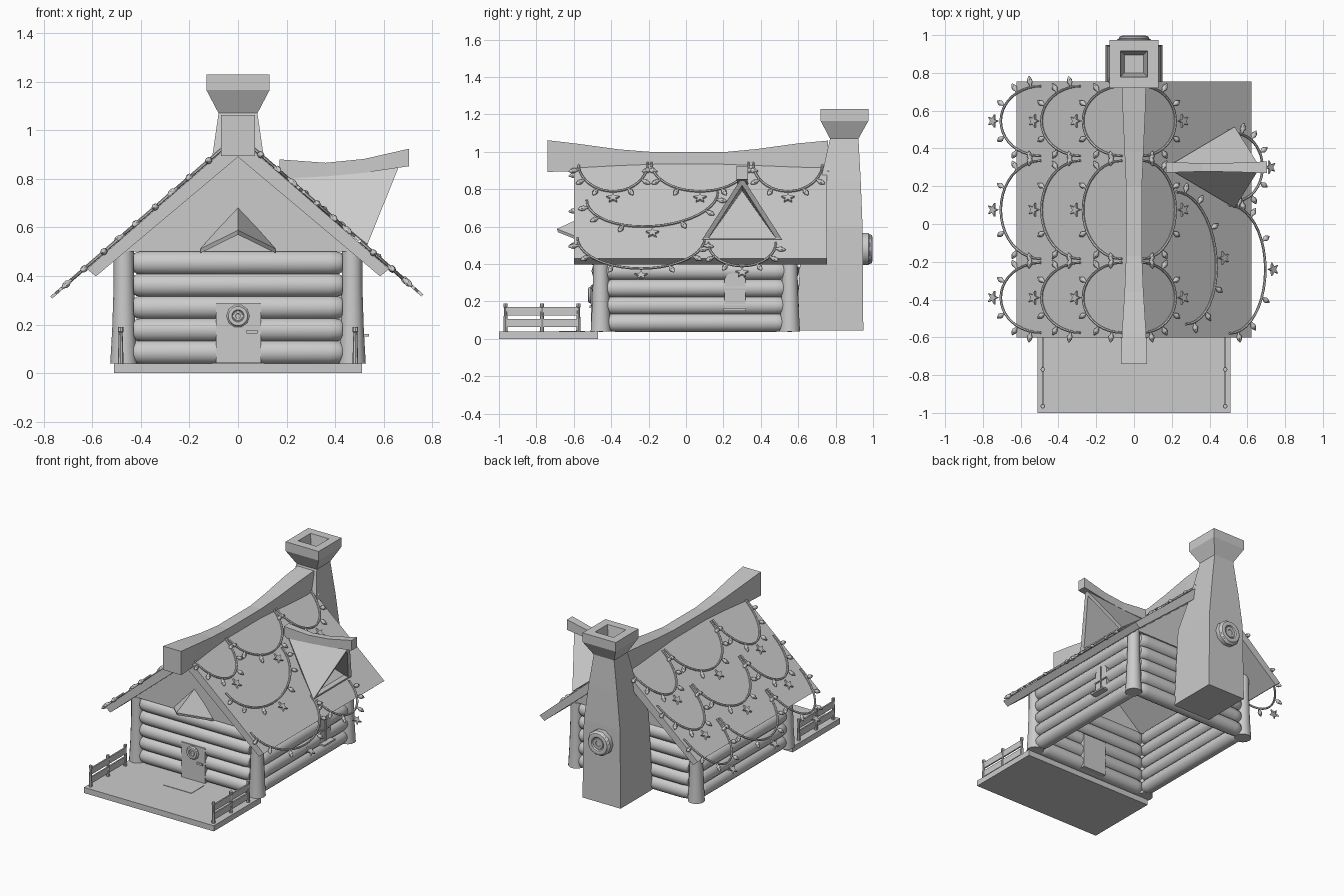
import bpy, bmesh
from math import sin, cos, pi, radians
from mathutils import Vector

if "Cube" in bpy.data.objects:
    bpy.data.objects.remove(bpy.data.objects["Cube"])

M = 0.87       # roof slope
APEX = 0.97    # roof top at the centre line


def loft(bm, rings):
    """Skin a list of equal-length point rings and cap both ends."""
    vs = [[bm.verts.new(p) for p in r] for r in rings]
    n = len(vs[0])
    for a, b in zip(vs, vs[1:]):
        for i in range(n):
            j = (i + 1) % n
            bm.faces.new((a[i], a[j], b[j], b[i]))
    bm.faces.new(vs[0][::-1])
    bm.faces.new(vs[-1])


def finish(name, bm, smooth=False):
    bmesh.ops.recalc_face_normals(bm, faces=bm.faces)
    me = bpy.data.meshes.new(name)
    bm.to_mesh(me)
    bm.free()
    if smooth:
        me.shade_smooth()
        me.set_sharp_from_angle(angle=radians(40))
    ob = bpy.data.objects.new(name, me)
    bpy.context.collection.objects.link(ob)
    return ob


def rect(x0, x1, y0, y1, z):
    return [(x0, y0, z), (x1, y0, z), (x1, y1, z), (x0, y1, z)]


def add_box(bm, x0, x1, y0, y1, z0, z1):
    loft(bm, [rect(x0, x1, y0, y1, z0), rect(x0, x1, y0, y1, z1)])


def box(name, *d):
    bm = bmesh.new()
    add_box(bm, *d)
    return finish(name, bm)


def rod(bm, a, b, profile, n=14):
    """Round bar from a to b; profile is (fraction, radius) pairs."""
    a, b = Vector(a), Vector(b)
    q = (b - a).to_track_quat('Z', 'Y')
    loft(bm, [[a.lerp(b, t) + q @ Vector((r * cos(2*pi*i/n), r * sin(2*pi*i/n), 0))
               for i in range(n)] for t, r in profile])


def prism_y(name, pts, y0, y1):
    bm = bmesh.new()
    loft(bm, [[(x, y, z) for x, z in pts] for y in (y0, y1)])
    return finish(name, bm)


# porch, mat and railings
box("porch_floor", -0.51, 0.51, -1, -0.47, 0, 0.04)
box("door_mat", -0.11, 0.11, -0.68, -0.54, 0.04, 0.043)
for s, side in ((-1, "left"), (1, "right")):
    bm = bmesh.new()
    for y in (-0.965, -0.77, -0.575):
        rod(bm, (s*0.483, y, 0.04), (s*0.483, y, 0.19),
            [(0, .012), (.85, .008), (.87, .012), (1, .011)], 8)
    for z in (0.062, 0.125):
        add_box(bm, s*0.483 - .005, s*0.483 + .005, -0.965, -0.575, z, z + 0.045)
    finish(side + "_railing", bm, True)

# log walls
log = [(0, .036), (.015, .046), (.06, .05), (.94, .05), (.985, .046), (1, .036)]
walls = {"front": ((-.43, -.455), (.43, -.455)), "back": ((-.43, .555), (.43, .555)),
         "left": ((-.455, -.43), (-.455, .535)), "right": ((.455, -.43), (.455, .535))}
for side, (a, b) in walls.items():
    bm = bmesh.new()
    for i in range(5):
        z = 0.086 + i * 0.092
        rod(bm, (*a, z), (*b, z), log)
    finish(side + "_log_wall", bm, True)

# corner posts
bm = bmesh.new()
for x in (-0.47, 0.47):
    for y in (-0.455, 0.555):
        rod(bm, (x, y, 0.04), (x, y, 0.5), [(0, .056), (.3, .048), (.7, .042), (1, .042)])
finish("corner_posts", bm, True)

# gables and roof slabs
for side, y in (("front", -.49), ("back", .56)):
    prism_y(side + "_gable", [(-.47, .5), (.47, .5), (0, .91)], y, y + .025)
for s, side in ((-1, "left"), (1, "right")):
    prism_y(side + "_roof", [(0, APEX), (s*.622, APEX - M*.622), (s*.585, .89 - M*.565),
                             (0, .89)], -0.6, 0.755)

# sagging ridge beam: y, bottom, top, half width
bm = bmesh.new()
loft(bm, [[(-w, y, b), (w, y, b), (w, y, t), (-w, y, t)] for y, b, t, w in
          [(-.74, .893, 1.062, .07), (-.58, .895, 1.043, .064), (-.36, .9, 1.013, .05),
           (-.17, .9, .998, .042), (.2, .9, .998, .042), (.38, .9, 1.015, .05),
           (.6, .91, 1.045, .06), (.76, .92, 1.06, .064)]])
finish("ridge_beam", bm)

# chimney with flared cap and flue: z, half width, y front, y back
bm = bmesh.new()
loft(bm, [rect(-w, w, y0, y1, z) for z, w, y0, y1 in
          [(.045, .15, .59, .948), (.6, .142, .62, .944), (.85, .112, .72, .934),
           (1.07, .08, .77, .922), (1.165, .13, .72, .975), (1.23, .13, .72, .975),
           (1.23, .072, .778, .917), (1.1, .05, .8, .895)]])
finish("chimney", bm)


# wreath: round base with two raised rings
def wreath(name, y, z, size, d):
    bm = bmesh.new()
    rod(bm, (0, y, z), (0, y + d*.04*size, z), [(0, .085*size), (.8, .085*size), (1, .075*size)], 10)
    for R, r, o in ((.058, .018, .04), (.026, .01, .038)):
        n, k = 20, 8
        g = [[bm.verts.new(((R + r*cos(2*pi*j/k))*size*cos(2*pi*i/n),
                            y + d*(o + r*.7*sin(2*pi*j/k))*size,
                            z + (R + r*cos(2*pi*j/k))*size*sin(2*pi*i/n)))
              for j in range(k)] for i in range(n)]
        for i in range(n):
            for j in range(k):
                bm.faces.new((g[i][j], g[(i+1) % n][j], g[(i+1) % n][(j+1) % k], g[i][(j+1) % k]))
    finish(name, bm, True)


wreath("chimney_wreath", 0.942, 0.48, 1.05, 1)

# door, handle, door wreath
box("door", -0.09, 0.095, -0.507, -0.4, 0.04, 0.288)
box("door_handle", 0.035, 0.08, -0.516, -0.505, 0.164, 0.178)
wreath("door_wreath", -0.494, 0.235, 0.56, -1)

# small awning over the door: two thin triangular panels
bm = bmesh.new()
for s in (-1, 1):
    tri = [Vector(p) for p in ((0, -.48, .685), (0, -.69, .588), (s*.155, -.5, .512))]
    loft(bm, [tri, [p + Vector((0, .006, -.018)) for p in tri]])
finish("door_awning", bm)

# dormer: two sloped panels, open front, sill and sagging ridge
bm = bmesh.new()
for s in (-1, 1):
    outer = [(.17, .3, .83), (.668, .3, .865), (.533, .3 + s*.215, .53)]
    inner = [(.17, .3, .79), (.648, .3, .82), (.528, .3 + s*.185, .53)]
    loft(bm, [outer, inner])
finish("dormer_roof", bm)
box("dormer_sill", 0.46, 0.535, 0.1, 0.5, 0.53, 0.54)
bm = bmesh.new()
loft(bm, [[(x, .3 - w, b), (x, .3 + w, b), (x, .3 + w, t), (x, .3 - w, t)] for x, b, t, w in
          [(.17, .8, .88, .028), (.36, .81, .866, .022), (.52, .825, .882, .024),
           (.705, .852, .924, .031)]])
finish("dormer_ridge", bm)

# side window: arched panel with frame bars and sill
bm = bmesh.new()
arch = [(.205, .16), (.318, .16), (.318, .32), (.3, .345), (.262, .357), (.223, .345), (.205, .32)]
loft(bm, [[(x, y, z) for y, z in arch] for x in (.40, .503)])
add_box(bm, .45, .51, .205, .318, .242, .25)
add_box(bm, .45, .51, .258, .265, .16, .35)
add_box(bm, .45, .54, .2, .322, .15, .162)
finish("side_window", bm)


# string of lights lying in the roof plane, with bulbs and a star
def garland(name, s, ya, yb, xa, xb, depth):
    k = (1 + M*M) ** .5
    v, n = Vector((s, 0, -M)) / k, Vector((s*M, 0, 1)) / k
    u = Vector((0, 1, 0))

    def path(t):
        f = (1 - cos(t)) / 2
        return (Vector((0, ya + (yb - ya)*f, APEX)) + n*.008
                + v*k*(xa + (xb - xa)*f + depth*sin(t)))

    def out(t):
        return (v*sin(t) - u*cos(t)).normalized()

    bm = bmesh.new()
    loft(bm, [[path(pi*i/20) + .007*(n*cos(a) + out(pi*i/20)*sin(a))
               for a in [2*pi*j/6 for j in range(6)]] for i in range(21)])
    for deg in (14, 36, 64, 116, 144, 166):
        t = radians(deg)
        p = path(t)
        rod(bm, p, p + out(t)*.06, [(0, .006), (.25, .007), (.45, .014), (.65, .014),
                                    (.85, .008), (1, .002)], 8)
    c = path(pi/2) + v*.055
    star = [c + (.037 if i % 2 == 0 else .015)*(u*sin(pi*i/5) - v*cos(pi*i/5)) for i in range(10)]
    loft(bm, [[p - n*.006 for p in star], [p + n*.006 for p in star]])
    finish(name, bm, True)


bays = [(-.575, -.205), (-.185, .335), (.36, .73)]
for i, (a, b) in enumerate(bays):
    for r, (x, d) in enumerate([(.06, .205), (.28, .205), (.49, .21)]):
        garland(f"left_garland_{r}_{i}", -1, a, b, x, x, d)
    garland(f"right_garland_top_{i}", 1, a, b, .04, .04, .175)
garland("right_garland_middle", 1, -.53, .17, .27, .22, .185)
garland("right_garland_eave", 1, -.58, .1, .5, .5, .19)
garland("dormer_garland", 1, .12, .48, .53, .53, .145)
